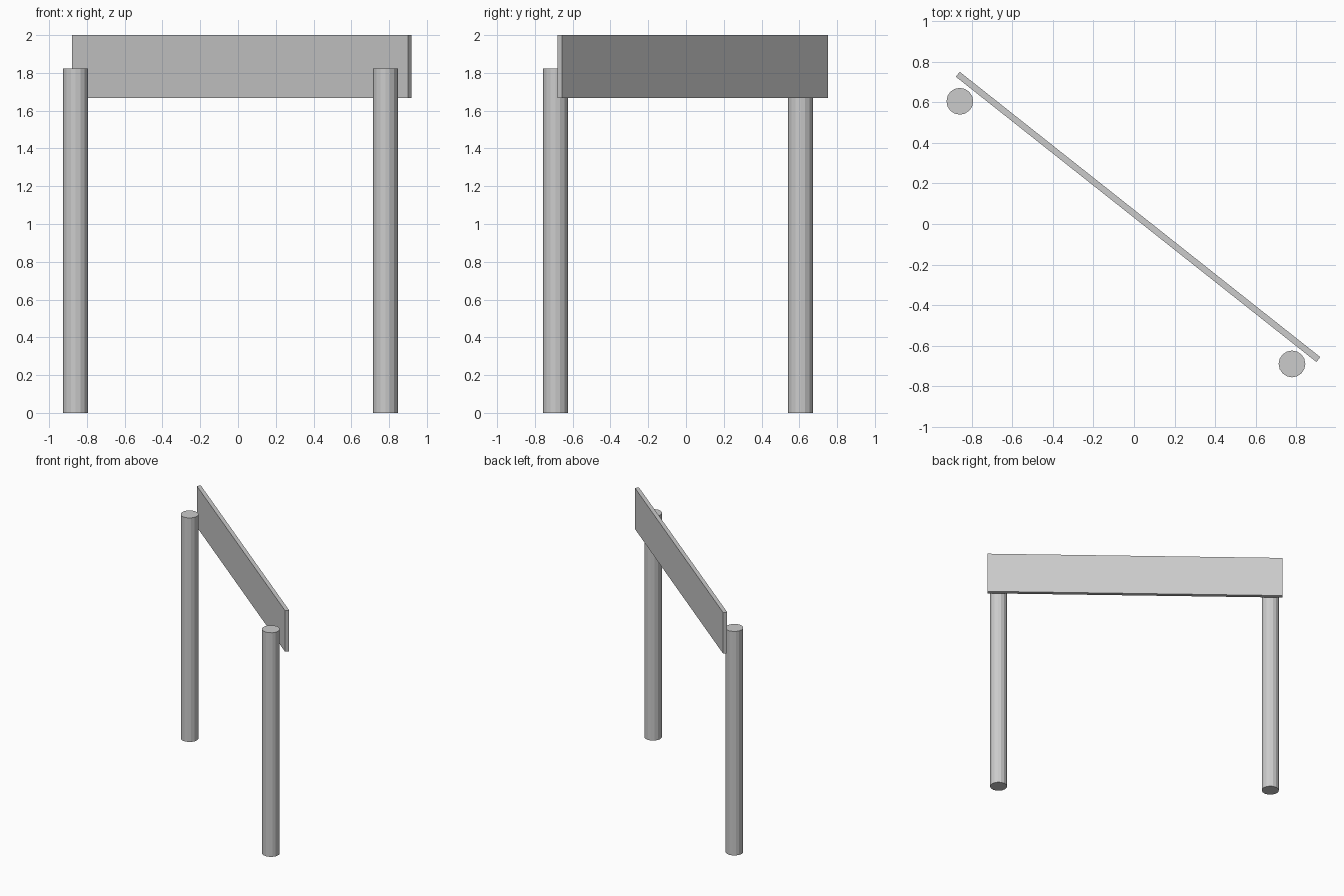
import bpy
from math import radians

if "Cube" in bpy.data.objects:
    bpy.data.objects.remove(bpy.data.objects["Cube"])


def add_post(name, x, y, radius=0.066, height=1.822):
    bpy.ops.mesh.primitive_cylinder_add(
        vertices=16, radius=radius, depth=height, location=(x, y, height / 2))
    bpy.context.object.name = name


def add_board(name, center, size, angle):
    bpy.ops.mesh.primitive_cube_add(size=1, location=center, rotation=(0, 0, angle))
    board = bpy.context.object
    board.name = name
    board.scale = size
    bpy.ops.object.transform_apply(location=False, rotation=False, scale=True)


# Two round posts standing on the ground
add_post("left_post", -0.86, 0.606)
add_post("right_post", 0.78, -0.691)

# Thin sign board set diagonally just behind the posts
bottom, top = 1.666, 2.0
add_board("sign_board", (0.02, 0.035, (bottom + top) / 2),
          (2.27, 0.031, top - bottom), radians(-38.35))
